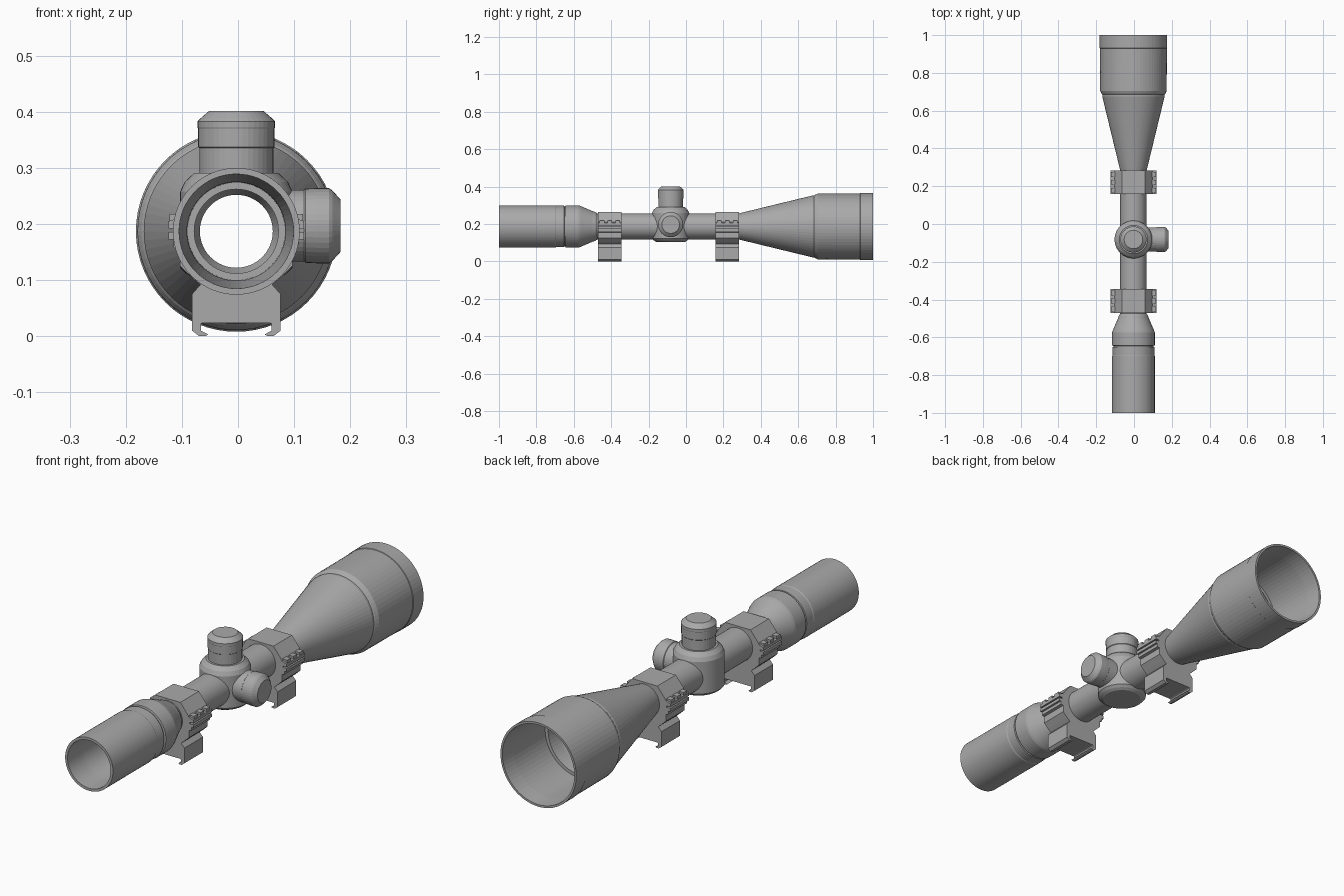
import bpy, bmesh, math
from mathutils import Matrix, Vector

if "Cube" in bpy.data.objects:
    bpy.data.objects.remove(bpy.data.objects["Cube"])

CX, CZ = -0.003, 0.187          # optical axis
TY = -0.082                     # turret position along the tube

grey = bpy.data.materials.new("matte_grey")
grey.diffuse_color = (0.40, 0.40, 0.40, 1)
grey.use_nodes = True
grey.node_tree.nodes["Principled BSDF"].inputs["Base Color"].default_value = grey.diffuse_color


def finish(name, bm):
    bmesh.ops.recalc_face_normals(bm, faces=bm.faces)
    me = bpy.data.meshes.new(name)
    bm.to_mesh(me)
    bm.free()
    me.materials.append(grey)
    ob = bpy.data.objects.new(name, me)
    bpy.context.collection.objects.link(ob)
    return ob


def lathe(name, prof, origin, axis, n=48, loop=False):
    """Revolve (distance along axis, radius) points around an axis."""
    rot = Vector((0, 0, 1)).rotation_difference(Vector(axis)).to_matrix().to_4x4()
    m = Matrix.Translation(origin) @ rot
    bm = bmesh.new()
    rings = [[bm.verts.new(m @ Vector((r * math.cos(2 * math.pi * i / n),
                                       r * math.sin(2 * math.pi * i / n), h)))
              for i in range(n)] for h, r in prof]
    pairs = list(zip(rings, rings[1:]))
    if loop:
        pairs.append((rings[-1], rings[0]))
    else:
        bm.faces.new(rings[0])
        bm.faces.new(rings[-1])
    for a, b in pairs:
        for i in range(n):
            j = (i + 1) % n
            bm.faces.new((a[i], a[j], b[j], b[i]))
    return finish(name, bm)


def extrude_y(name, half, y0, y1):
    """Mirror a half outline (x, z) about the axis and extrude it along y."""
    pts = half + [(-x, z) for x, z in reversed(half)]
    bm = bmesh.new()
    a = [bm.verts.new((CX + x, y0, z)) for x, z in pts]
    b = [bm.verts.new((CX + x, y1, z)) for x, z in pts]
    bm.faces.new(a)
    bm.faces.new(b)
    for i in range(len(pts)):
        j = (i + 1) % len(pts)
        bm.faces.new((a[i], a[j], b[j], b[i]))
    return finish(name, bm)


# Scope body: one hollow lathed shell, outside then inside
outer = [(-1, .113), (-.70, .113), (-.695, .111), (-.652, .111), (-.65, .106),
         (-.645, .106), (-.643, .113), (-.575, .113), (-.565, .110), (-.50, .082),
         (-.485, .077), (-.475, .070), (.285, .070), (.30, .074), (.675, .165),
         (.685, .165), (.69, .169), (.705, .176), (.93, .177), (.932, .179), (1, .179)]
inner = [(1, .170), (.93, .166), (.72, .164), (.72, .150), (.66, .146),
         (.30, .066), (-.50, .065), (-.53, .075), (-.62, .075),
         (-.62, .087), (-.70, .088), (-.90, .100), (-1, .102)]
lathe("scope_body", outer + inner, (CX, 0, CZ), (0, 1, 0), 64, loop=True)

# Helper that keeps the sight line open through saddle and rings
bore = lathe("bore_cutter", [(-.6, .0675), (.4, .0675)], (CX, 0, CZ), (0, 1, 0), 64)
bore.hide_render = True
bore.hide_viewport = False
bore.display_type = 'WIRE'


def cut_bore(ob):
    mod = ob.modifiers.new("bore", 'BOOLEAN')
    mod.operation = 'DIFFERENCE'
    mod.solver = 'EXACT'
    mod.object = bore


# Turret saddle
cut_bore(lathe("turret_saddle", [(.105, .078), (.112, .090), (.122, .100), (.258, .100),
                                 (.275, .092), (.291, .075)], (CX, TY, 0), (0, 0, 1)))

# Elevation turret on top
lathe("elevation_turret", [(.270, .066), (.335, .066), (.337, .068), (.370, .068),
                           (.372, .069), (.383, .069), (.388, .064), (.401, .049)],
      (CX, TY, 0), (0, 0, 1), 40)

# Windage turret on the right
lathe("windage_turret", [(.075, .064), (.118, .064), (.120, .066), (.140, .067),
                         (.162, .067), (.168, .063), (.1825, .047)],
      (0, TY, .197), (1, 0, 0), 40)

# Mounting rings: clamp outline from rail slot up to the flat cap
clamp = [(.060, .024), (.063, .022), (.063, .010), (.050, .003), (.056, 0),
         (.066, 0), (.079, .010), (.079, .075), (.064, .092), (.078, .104),
         (.100, .125), (.100, .155), (.112, .158), (.112, .172), (.121, .172),
         (.121, .186), (.104, .186), (.104, .192), (.121, .192), (.121, .205),
         (.112, .208), (.100, .212), (.096, .220), (.060, .265)]
for label, y0 in (("rear", -.470), ("front", .158)):
    y1 = y0 + .125
    cut_bore(extrude_y(label + "_ring_clamp", clamp, y0, y1))
    # Clamp screws sitting in a row on both flanges
    for side, s in (("left", -1), ("right", 1)):
        bm = bmesh.new()
        for k in range(3):
            yc = y0 + .0205 + k * .042
            bmesh.ops.create_cube(bm, size=1, matrix=Matrix.Translation(
                (CX + s * .1075, yc, .207)) @ Matrix.Diagonal((.023, .025, .022, 1)))
        finish(f"{label}_{side}_clamp_lugs", bm)
